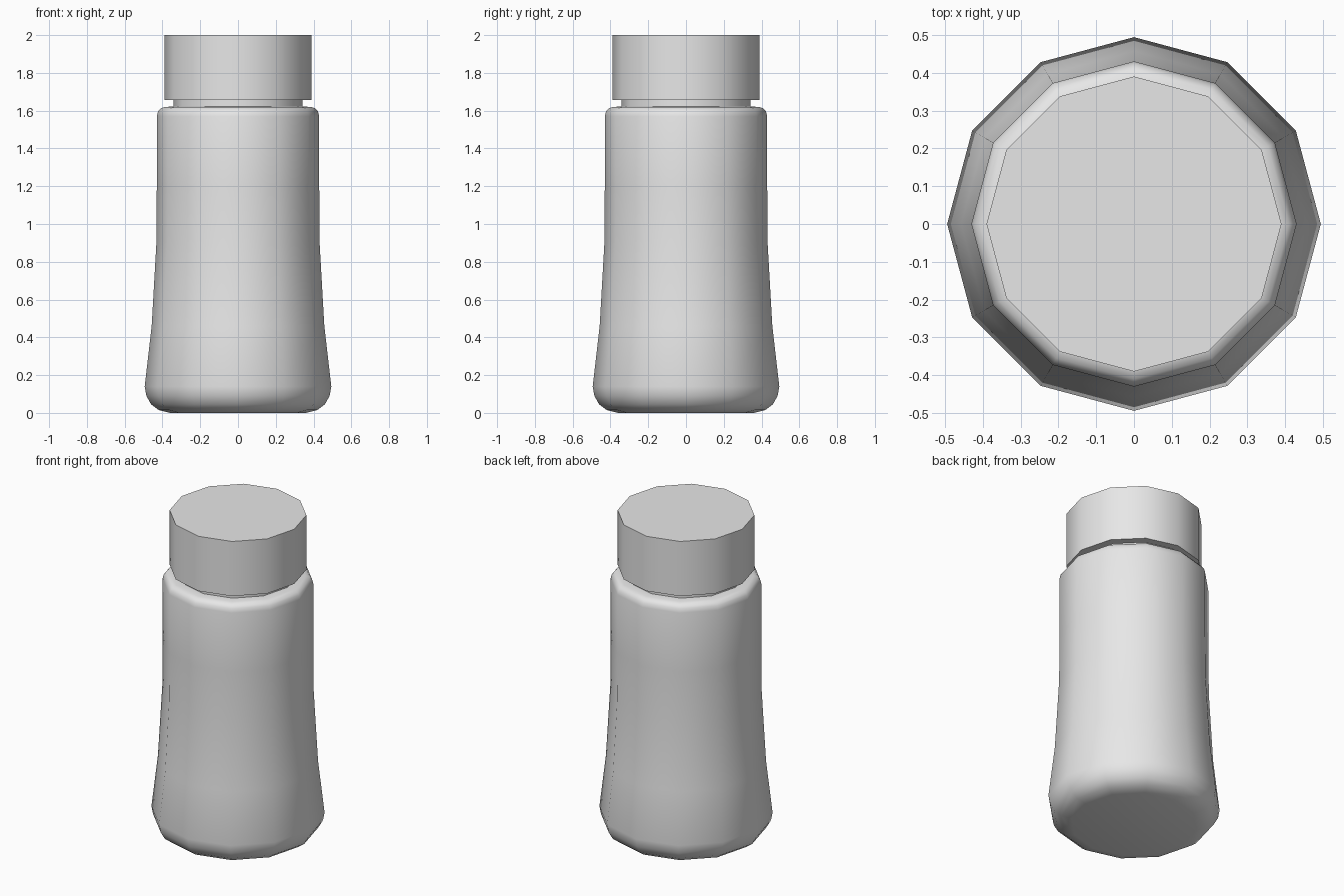
import bpy
import bmesh
from math import cos, sin, tau, radians

SIDES = 12

cube = bpy.data.objects.get("Cube")
if cube:
    bpy.data.objects.remove(cube, do_unlink=True)

# One plain grey for every part
grey = bpy.data.materials.new("light_grey")
grey.use_nodes = True
colour = (0.8, 0.8, 0.8, 1)
grey.diffuse_color = colour
grey.node_tree.nodes["Principled BSDF"].inputs["Base Color"].default_value = colour


def lathe(name, profile):
    """Turn a (radius, height) profile, listed upwards, into a closed 12-sided solid."""
    bm = bmesh.new()
    rings = []
    for r, z in profile:
        rings.append([bm.verts.new((r * cos(tau * i / SIDES), r * sin(tau * i / SIDES), z))
                      for i in range(SIDES)])
    for low, high in zip(rings, rings[1:]):
        for i in range(SIDES):
            j = (i + 1) % SIDES
            bm.faces.new((low[i], low[j], high[j], high[i]))
    bm.faces.new(rings[0][::-1])
    bm.faces.new(rings[-1])
    mesh = bpy.data.meshes.new(name)
    bm.to_mesh(mesh)
    bm.free()
    mesh.materials.append(grey)
    obj = bpy.data.objects.new(name, mesh)
    bpy.context.collection.objects.link(obj)
    bpy.ops.object.select_all(action="DESELECT")
    obj.select_set(True)
    bpy.context.view_layer.objects.active = obj
    bpy.ops.object.shade_smooth_by_angle(angle=radians(40))
    return obj


# Flared body with rounded foot and shoulder
lathe("bottle_body", [
    (0.36, 0), (0.42, 0.015), (0.46, 0.045), (0.485, 0.09), (0.494, 0.14),
    (0.457, 0.46), (0.432, 0.9), (0.43, 1.2), (0.43, 1.57),
    (0.424, 1.595), (0.41, 1.612), (0.385, 1.62), (0.34, 1.622),
])

# Narrow neck between shoulder and cap
lathe("neck", [(0.342, 1.6), (0.342, 1.67)])

# Straight-sided cap
lathe("cap", [(0.39, 1.657), (0.39, 2)])
